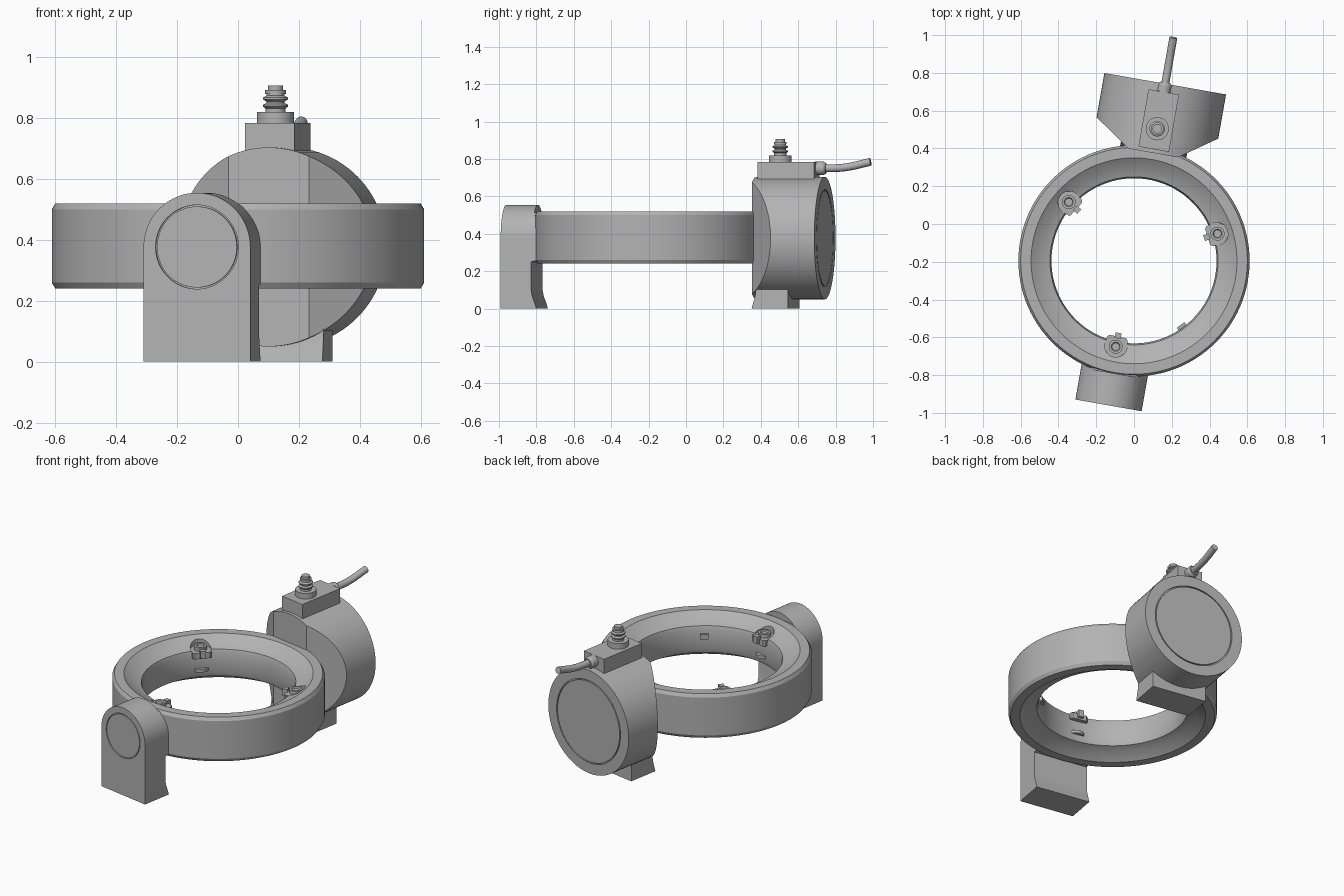
import bpy, bmesh
from math import radians, cos, sin, pi
from mathutils import Matrix, Vector

cube = bpy.data.objects.get("Cube")
if cube:
    bpy.data.objects.remove(cube, do_unlink=True)

GREY = bpy.data.materials.new("housing_grey")
GREY.use_nodes = True
GREY.diffuse_color = (0.45, 0.45, 0.45, 1)
GREY.node_tree.nodes["Principled BSDF"].inputs["Base Color"].default_value = GREY.diffuse_color

# Everything is built around the ring centre, with the pivot axis along y
FRAME = Matrix.Translation((0, -0.195, 0)) @ Matrix.Rotation(radians(-10), 4, "Z")
AXIS_Z = 0.377
ALONG_Y = Matrix.Translation((0, 0, AXIS_Z)) @ Matrix.Rotation(radians(-90), 4, "X")


def finish(name, bm, place=Matrix()):
    bmesh.ops.remove_doubles(bm, verts=bm.verts, dist=1e-5)
    bmesh.ops.recalc_face_normals(bm, faces=bm.faces)
    mesh = bpy.data.meshes.new(name)
    bm.to_mesh(mesh)
    bm.free()
    mesh.transform(place)
    mesh.materials.append(GREY)
    obj = bpy.data.objects.new(name, mesh)
    bpy.context.collection.objects.link(obj)
    obj.matrix_world = FRAME
    return obj


def lathe(name, profile, place=Matrix(), closed=False, steps=96):
    """Spin (radius, height) points round the local z axis."""
    bm = bmesh.new()
    verts = [bm.verts.new((r, 0, z)) for r, z in profile]
    pairs = list(zip(verts, verts[1:]))
    if closed:
        pairs.append((verts[-1], verts[0]))
    edges = [bm.edges.new(p) for p in pairs]
    bmesh.ops.spin(bm, geom=verts + edges, cent=(0, 0, 0), axis=(0, 0, 1),
                   angle=2 * pi, steps=steps, use_merge=True)
    return finish(name, bm, place)


def prism(name, outline, lo, hi, axis, place=Matrix()):
    """Extrude a 2D outline along one axis."""
    def point(a, b, c):
        return {"x": (c, a, b), "y": (a, c, b), "z": (a, b, c)}[axis]
    bm = bmesh.new()
    face = bm.faces.new([bm.verts.new(point(a, b, lo)) for a, b in outline])
    ext = bmesh.ops.extrude_face_region(bm, geom=[face])
    moved = [g for g in ext["geom"] if isinstance(g, bmesh.types.BMVert)]
    bmesh.ops.translate(bm, verts=moved, vec=Vector(point(0, 0, hi - lo)))
    return finish(name, bm, place)


def box(name, x, y, z, place=Matrix()):
    return prism(name, [(x[0], y[0]), (x[1], y[0]), (x[1], y[1]), (x[0], y[1])],
                 z[0], z[1], "z", place)


def boolean(obj, cutter, operation):
    mod = obj.modifiers.new("cut", "BOOLEAN")
    mod.object, mod.operation, mod.solver = cutter, operation, "EXACT"
    bpy.context.view_layer.update()
    bpy.context.view_layer.objects.active = obj
    bpy.ops.object.modifier_apply(modifier=mod.name)
    bpy.data.objects.remove(cutter, do_unlink=True)


def disc(r, lo, hi):
    return [(0, lo), (r, lo), (r, hi), (0, hi)]


# Main ring with chamfered rims and a sloped throat
half = [(0.437, 0.06), (0.445, 0.085), (0.49, 0.10), (0.545, 0.14), (0.6, 0.14), (0.612, 0.12)]
section = [(r, 0.38 + h) for r, h in half] + [(r, 0.38 - h) for r, h in reversed(half)]
ring = lathe("main_ring", section, closed=True, steps=128)

# Three clamps round the throat, each in its own pocket
tab = [(0.41, -0.045), (0.42, -0.055), (0.46, -0.06)]
tab += [(0.46 + 0.06 * cos(a), 0.06 * sin(a)) for a in [radians(d) for d in range(-75, 76, 15)]]
tab += [(0.46, 0.06), (0.42, 0.055), (0.41, 0.045)]
for i in range(3):
    turn = Matrix.Rotation(radians(28 + 120 * i), 4, "Z")
    boolean(ring, prism("pocket_cutter", tab, 0.455, 0.6, "z", turn), "DIFFERENCE")
    n = str(i + 1)
    prism("clamp_pad_" + n, tab, 0.425, 0.462, "z", turn)
    at = turn @ Matrix.Translation((0.465, 0, 0))
    lathe("clamp_screw_" + n, [(0, 0.45), (0.037, 0.45), (0.037, 0.485), (0.024, 0.485),
                               (0.02, 0.477), (0, 0.477)], at, steps=24)
    box("clamp_stop_" + n, (0.39, 0.42), (-0.016, 0.016), (0.435, 0.48), turn)
    lathe("clamp_foot_" + n, disc(0.05, 0.335, 0.355), at, steps=32)
box("throat_tab", (0.42, 0.46), (-0.025, 0.025), (0.39, 0.42),
    Matrix.Rotation(radians(-44), 4, "Z"))

# Front support: arched block with a flared foot and a round groove
W = 0.178
arch = [(-W, 0), (W, 0)] + [(W * cos(pi * i / 40), AXIS_Z + W * sin(pi * i / 40)) for i in range(41)]
front = prism("front_support", arch, -0.777, -0.5, "y")
side = [(-0.8, -0.1), (-0.583, -0.1), (-0.583, 0), (-0.592, 0.03), (-0.605, 0.065), (-0.612, 0.1),
        (-0.612, 0.25), (-0.57, 0.26), (-0.57, 0.5), (-0.605, 0.515), (-0.605, 0.7), (-0.8, 0.7)]
boolean(front, prism("support_cutter", side, -0.4, 0.4, "x"), "INTERSECT")
groove = [(0.133, -0.79), (0.138, -0.79), (0.138, -0.767), (0.133, -0.767)]
boolean(front, lathe("groove_cutter", groove, ALONG_Y, closed=True), "DIFFERENCE")

# Rear motor drum, tapered toward the ring, with a grooved cover
R = 0.327
drum = lathe("rear_drum", [(0, 0.58), (R, 0.58), (R, 0.952), (0.26, 0.952), (0.26, 0.942),
                           (0.253, 0.942), (0.253, 0.952), (0, 0.952)], ALONG_Y)
plan = [(-0.12, 0.57), (0.12, 0.57), (0.34, 0.724), (0.34, 1), (-0.34, 1), (-0.34, 0.724)]
boolean(drum, prism("taper_cutter", plan, -0.1, 0.9, "z"), "INTERSECT")

# Rear foot under the drum
foot = [(0.585, 0), (0.782, 0), (0.782, 0.14), (0.7, 0.3), (0.61, 0.3), (0.61, 0.11),
        (0.605, 0.07), (0.594, 0.03)]
prism("rear_foot", foot, -W, W, "x")

# Connector box, ribbed spigot and cable gland
box("connector_box", (-0.082, 0.082), (0.6, 0.908), (0.66, 0.785))
spigot = [(0, 0.78), (0.061, 0.78), (0.061, 0.82), (0.033, 0.82), (0.033, 0.832)]
for z in (0.832, 0.856):
    spigot += [(0.041, z + 0.006), (0.041, z + 0.012), (0.03, z + 0.018), (0.03, z + 0.023)]
spigot += [(0.034, 0.88), (0.034, 0.892), (0.025, 0.892), (0.025, 0.907), (0, 0.907)]
lathe("ribbed_spigot", spigot, Matrix.Translation((0, 0.71, 0)), steps=32)
gland_at = Matrix.Translation((0, 0, 0.75)) @ Matrix.Rotation(radians(-90), 4, "X")
lathe("cable_gland", [(0, 0.9), (0.036, 0.9), (0.036, 0.945), (0.028, 0.958), (0, 0.958)],
      gland_at, steps=32)

# Round covers facing the ring on the connector box's cable
curve = bpy.data.curves.new("cable", "CURVE")
curve.dimensions = "3D"
curve.bevel_depth, curve.bevel_resolution, curve.use_fill_caps = 0.021, 5, True
spline = curve.splines.new("BEZIER")
path = [(0.94, 0.75), (1.06, 0.755), (1.2, 0.785)]
spline.bezier_points.add(len(path) - 1)
for p, (y, z) in zip(spline.bezier_points, path):
    p.co = (0, y, z)
    p.handle_left_type = p.handle_right_type = "AUTO"
curve.materials.append(GREY)
cable = bpy.data.objects.new("cable", curve)
bpy.context.collection.objects.link(cable)
cable.matrix_world = FRAME

# Smooth the round surfaces, keep the edges sharp
bpy.ops.object.select_all(action="DESELECT")
for obj in bpy.context.collection.objects:
    if obj.type == "MESH" and GREY.name in obj.data.materials:
        obj.select_set(True)
        bpy.context.view_layer.objects.active = obj
bpy.ops.object.shade_smooth_by_angle(angle=radians(25))
